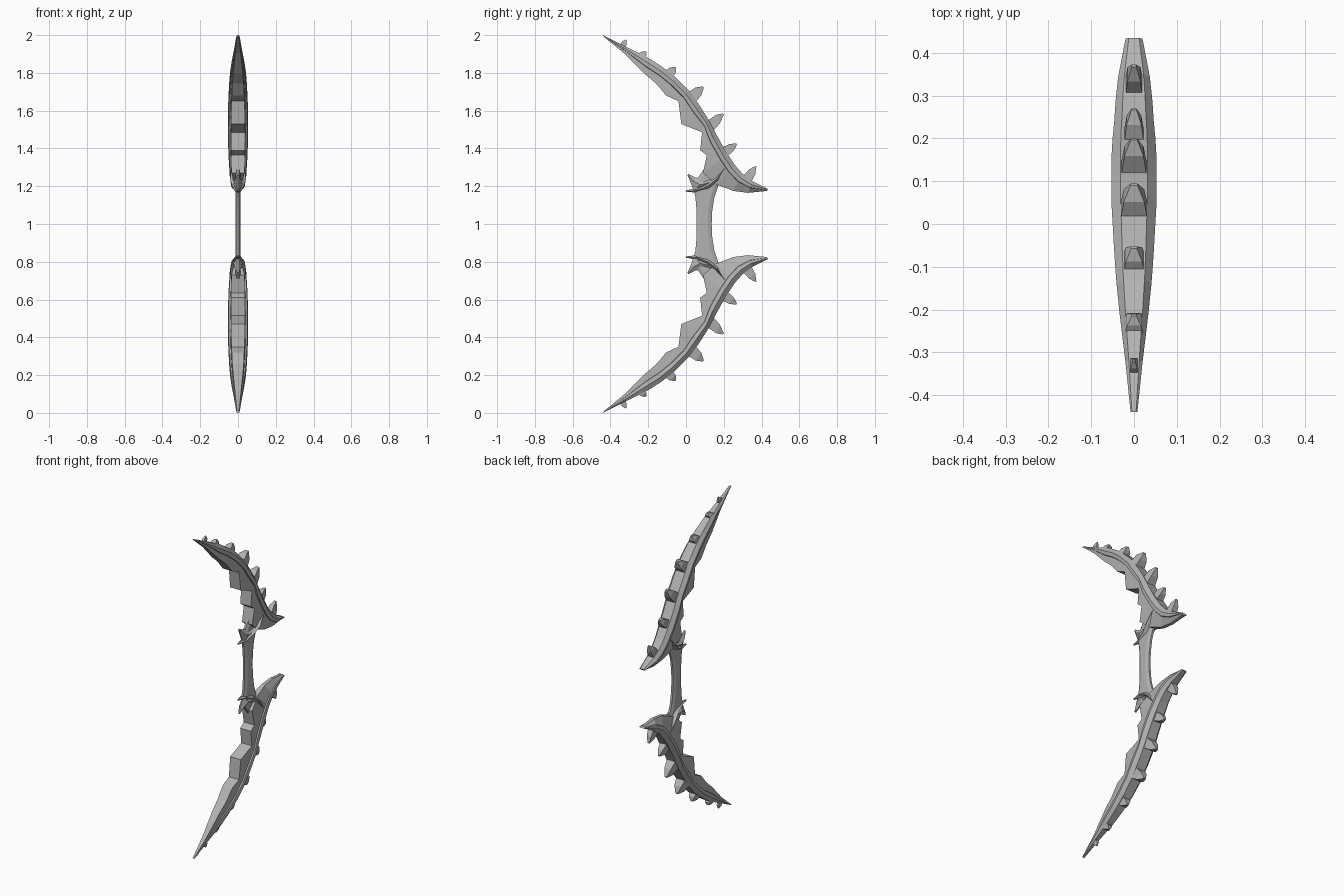
import bpy, bmesh
from mathutils import Vector

cube = bpy.data.objects.get("Cube")
if cube:
    bpy.data.objects.remove(cube)

GREY = (0.45, 0.45, 0.45, 1)
mat = bpy.data.materials.new("Grey")
mat.use_nodes = True
mat.diffuse_color = GREY
mat.node_tree.nodes["Principled BSDF"].inputs["Base Color"].default_value = GREY


def loft(name, rings, mirror=True):
    """Skin closed rings into a capped solid, mirrored about mid height."""
    bm = bmesh.new()
    loops = [[bm.verts.new((x, y, z - 1)) for x, y, z in ring] for ring in rings]
    for a, b in zip(loops, loops[1:]):
        for i in range(len(a)):
            j = (i + 1) % len(a)
            bm.faces.new((a[i], a[j], b[j], b[i]))
    bm.faces.new(loops[0])
    bm.faces.new(loops[-1])
    bmesh.ops.recalc_face_normals(bm, faces=bm.faces)
    mesh = bpy.data.meshes.new(name)
    bm.to_mesh(mesh)
    bm.free()
    mesh.materials.append(mat)
    obj = bpy.data.objects.new(name, mesh)
    obj.location.z = 1
    bpy.context.collection.objects.link(obj)
    if mirror:
        mod = obj.modifiers.new("Mirror", "MIRROR")
        mod.use_axis = (False, False, True)
        mod.use_mirror_merge = False
    return obj


def ring(half):
    """Close a half section of (x, y, z) by reflecting it across x = 0."""
    return half + [(-x, y, z) for x, y, z in reversed(half)]


# Limb stations: outer y, z, inner y, z, half width, inner edge half width
stations = [
    (-.44, 2.0, -.438, 1.994, .008, .005),
    (-.32, 1.94, -.33, 1.905, .02, .014),
    (-.2, 1.88, -.225, 1.80, .034, .025),
    (-.13, 1.835, -.16, 1.745, .041, .03),
    (-.06, 1.78, -.105, 1.68, .046, .033),
    (.02, 1.70, -.04, 1.65, .05, .035),
    (.07, 1.63, -.025, 1.53, .053, .037),
    (.115, 1.56, .085, 1.485, .053, .037),
    (.16, 1.475, .075, 1.39, .053, .037),
    (.185, 1.43, .11, 1.365, .052, .037),
    (.22, 1.37, .09, 1.27, .05, .035),
    (.26, 1.31, .16, 1.21, .046, .02),
    (.30, 1.265, .25, 1.175, .043, .012),
    (.35, 1.228, .33, 1.165, .037, .01),
    (.435, 1.185, .428, 1.175, .02, .008),
]
rings = []
for oy, oz, iy, iz, w, wi in stations:
    outer, inner = Vector((0, oy, oz)), Vector((0, iy, iz))
    t = (inner - outer).length
    along = (inner - outer) / t
    d1, d2 = min(.024, .3 * t), min(.046, .55 * t)
    half = []
    for x, d in ((.6 * w, 0), (w, d1), (.92 * w, d2), (.76 * w, d2 * 1.05), (wi, t)):
        p = outer + along * d
        half.append((x, p.y, p.z))
    rings.append(ring(half))
loft("limb", rings)

# Thorns on the outer edge: base y, z, tip y, z, half width, half length
thorns = [
    (-.335, 1.942, -.318, 1.975, .01, .018),
    (-.235, 1.892, -.213, 1.914, .022, .022),
    (-.09, 1.795, -.055, 1.83, .026, .028),
    (.035, 1.675, .092, 1.725, .033, .034),
    (.135, 1.525, .198, 1.582, .031, .032),
    (.21, 1.385, .268, 1.423, .024, .028),
    (.325, 1.24, .37, 1.305, .021, .028),
]
path = [Vector((0, s[0], s[1])) for s in stations]
for n, (by, bz, ty, tz, w, l) in enumerate(thorns, 1):
    base, tip = Vector((0, by, bz)), Vector((0, ty, tz))
    k = min(range(1, len(path)), key=lambda i: ((path[i] + path[i-1]) / 2 - base).length)
    tangent = (path[k] - path[k-1]).normalized()
    rings = []
    for f, sx, sl in ((-.2, 1, 1), (.55, .72, .75), (1, .25, .12)):
        c = base.lerp(tip, f)
        a, b = c - tangent * l * sl, c + tangent * l * sl
        rings.append(ring([(w * sx, a.y, a.z), (w * sx, b.y, b.z)]))
    loft(f"thorn_{n}", rings)

# Curved guard claw: upper edge y, z, lower edge y, z, half width
claw = [(0, 1.178, -.002, 1.172, .004), (.05, 1.188, .06, 1.165, .018),
        (.10, 1.215, .125, 1.183, .03), (.15, 1.252, .175, 1.222, .042),
        (.205, 1.302, .21, 1.295, .035)]
loft("guard_claw", [ring([(.004, uy, uz), (w, (uy + ly) / 2, (uz + lz) / 2), (.004, ly, lz)])
                    for uy, uz, ly, lz, w in claw])

# Small spur above the claw
spur = [(.012, 1.266, .008, 1.258, .004), (.05, 1.246, .028, 1.21, .018),
        (.11, 1.24, .04, 1.175, .024), (.14, 1.25, .11, 1.19, .024)]
loft("guard_spur", [ring([(.004, uy, uz), (w, (uy + ly) / 2, (uz + lz) / 2), (.004, ly, lz)])
                    for uy, uz, ly, lz, w in spur])

# Flared grip: z, front y, back y
grip = [(1.0, .056, .136), (1.07, .056, .139), (1.14, .05, .15),
        (1.19, .038, .167), (1.24, .06, .185), (1.3, .1, .19)]
full = [(2 - z, a, b) for z, a, b in reversed(grip[1:])] + grip
handle = loft("grip", [ring([(.006, a, z), (.014, a + .02, z), (.014, b - .02, z), (.006, b, z)])
                       for z, a, b in full], mirror=False)
